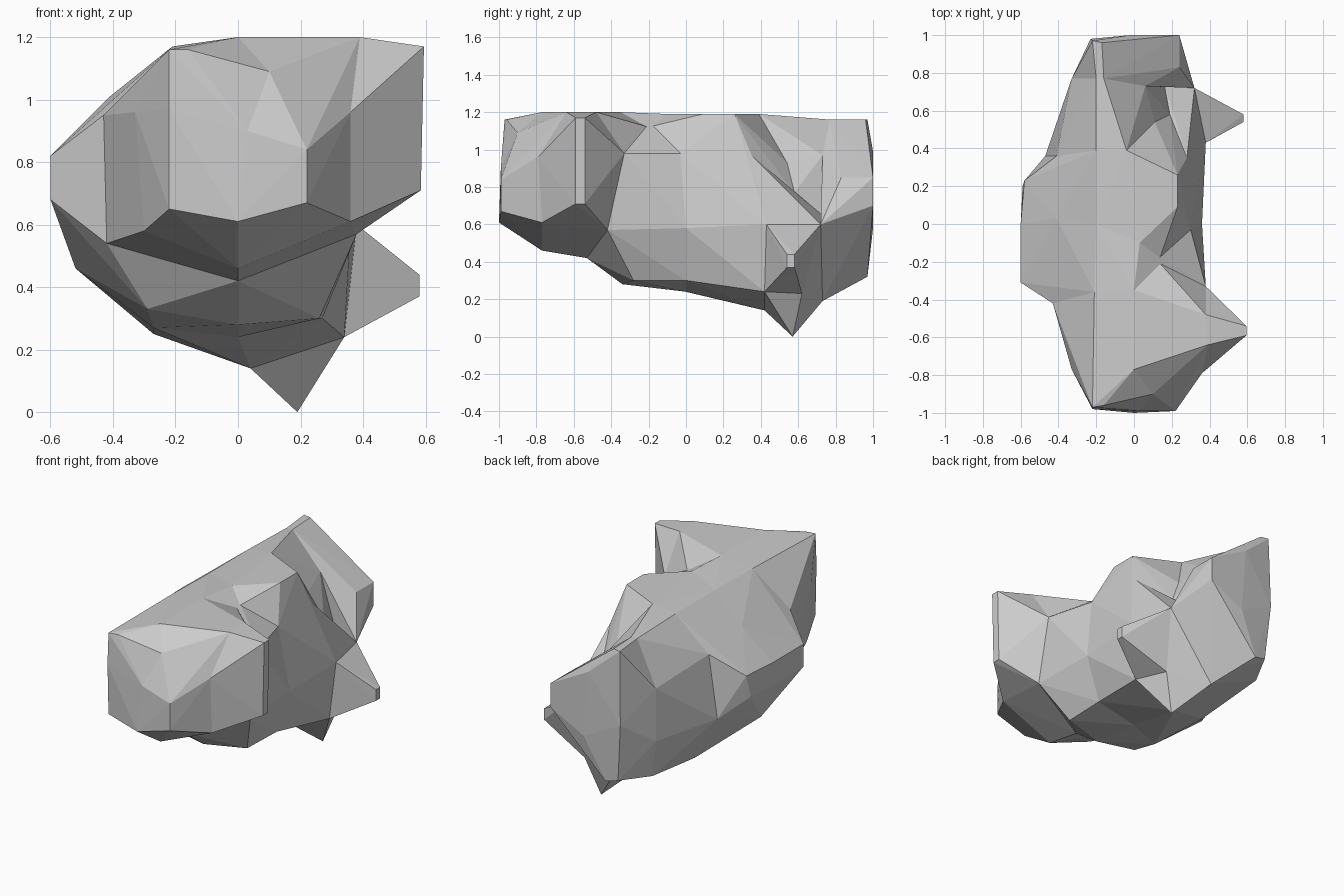
import bpy, bmesh


def hull(name, points):
    """Faceted convex chunk wrapped round a few corner points."""
    bm = bmesh.new()
    for p in points:
        bm.verts.new(p)
    res = bmesh.ops.convex_hull(bm, input=bm.verts[:])
    junk = {g for g in res["geom_interior"] if isinstance(g, bmesh.types.BMVert)}
    bmesh.ops.delete(bm, geom=list(junk), context='VERTS')
    bmesh.ops.recalc_face_normals(bm, faces=bm.faces[:])
    me = bpy.data.meshes.new(name)
    bm.to_mesh(me)
    bm.free()
    ob = bpy.data.objects.new(name, me)
    bpy.context.collection.objects.link(ob)
    return ob


# shared break lines between neighbouring chunks
neck = [(-.21, -.36, 1.17), (0, -.35, 1.2), (.13, -.2, 1.12), (.38, -.33, .98),
        (.38, -.42, .57), (0, -.53, .42), (-.42, -.42, .54), (-.43, -.42, .95)]
middle = [(-.2, 0, 1.17), (.03, -.1, 1.19), (.13, -.2, 1.12), (.3, -.03, .98),
          (.36, 0, .58), (.27, 0, .3), (0, 0, .24), (-.27, -.13, .27),
          (-.52, 0, .46), (-.6, 0, .68), (-.6, 0, .82), (-.41, .03, 1.01)]
waist = [(-.2, .39, 1.17), (-.04, .39, 1.19), (.28, .35, .97), (.38, .43, .6),
         (.34, .42, .24), (.04, .42, .14), (-.27, .3, .25), (-.47, .36, .57),
         (-.41, .36, .96)]
rump = [(-.2, .77, 1.16), (-.16, .77, 1.16), (.06, .73, .97), (.16, .74, .64),
        (.02, .73, .19), (-.3, .76, .32), (-.33, .77, .55), (-.33, .77, .88)]
crease = [(0, -.77, 1.2), (.1, -.9, 1.09), (0, -1, .61), (0, -.77, .46), (.03, -.99, .9)]

# front lump: left half, right half, upright fin
front = hull("rock", neck[:2] + neck[5:] + crease + [
    (-.22, -.97, 1.16), (-.16, -.96, 1.16), (-.22, -.98, .97),
    (-.22, -.97, .65), (-.33, -.77, .96), (-.3, -.77, .58)])
front_right = hull("front_right_chunk", neck[1:6] + crease + [
    (.22, -.99, .84), (.22, -.99, .67), (.36, -.79, .96), (.36, -.77, .61),
    (.38, -.48, 1.2), (.39, -.64, 1.2)])
fin = hull("fin", [
    (.38, -.48, 1.2), (.39, -.64, 1.2), (.36, -.79, .96), (.36, -.77, .61),
    (.38, -.33, .98), (.38, -.42, .57), (.2, -.55, .9)]
    + [(x, y, z) for y in (-.54, -.59) for x, z in ((.585, .71), (.595, 1.17))])

# broad middle with a flat left flank
middle_front = hull("middle_front_chunk", neck + middle + [
    (-.6, -.31, .68), (-.6, -.31, .82), (-.29, -.34, .33), (0, -.34, .28),
    (.26, -.28, .3)])
middle_back = hull("middle_back_chunk", middle + waist + [
    (.23, .09, 1.19), (.23, .26, 1.19), (-.58, .23, .82), (-.59, .2, .68)])

# shoulder around the hollow, then the undercut back end
shoulder = hull("shoulder_chunk", waist[:2] + waist[5:] + rump + [
    (.11, .54, .93), (.19, .58, .77)])
ledge = hull("ledge", waist[2:6] + [
    (.11, .54, .78), (.19, .58, .77), (.16, .74, .64), (.32, .72, .6), (.02, .73, .19)])
slope = hull("slope", waist[1:4] + [
    (.23, .26, 1.19), (.11, .54, .93), (.19, .58, .77), (0, .4, .6)])
back = hull("back_chunk", rump + [
    (.32, .72, .6), (.24, .83, .85), (.24, 1, .85), (.24, 1, .7), (.01, 1, .58),
    (-.12, .97, .32), (-.2, .96, .34), (-.23, .98, .7),
    (-.22, .97, 1.16), (-.17, .96, 1.16), (-.02, 1, .99)])

# side spike and downward spike
side = hull("side_spike", [
    (.34, .42, .24), (.38, .43, .6), (.32, .72, .6), (.27, .62, .23), (.1, .57, .4)]
    + [(.58, y, z) for y in (.54, .58) for z in (.37, .44)])
lower = hull("lower_spike", [
    (.19, .57, 0), (.04, .42, .14), (.34, .42, .24), (.02, .73, .19),
    (.27, .62, .23), (.32, .72, .6), (.15, .57, .5)])

# weld all chunks into one solid
bpy.context.view_layer.objects.active = front
for chunk in (front_right, fin, middle_front, middle_back, shoulder, ledge, slope,
              back, side, lower):
    mod = front.modifiers.new("union", 'BOOLEAN')
    mod.operation, mod.solver, mod.object = 'UNION', 'EXACT', chunk
    bpy.ops.object.modifier_apply(modifier=mod.name)
    bpy.data.objects.remove(chunk)
